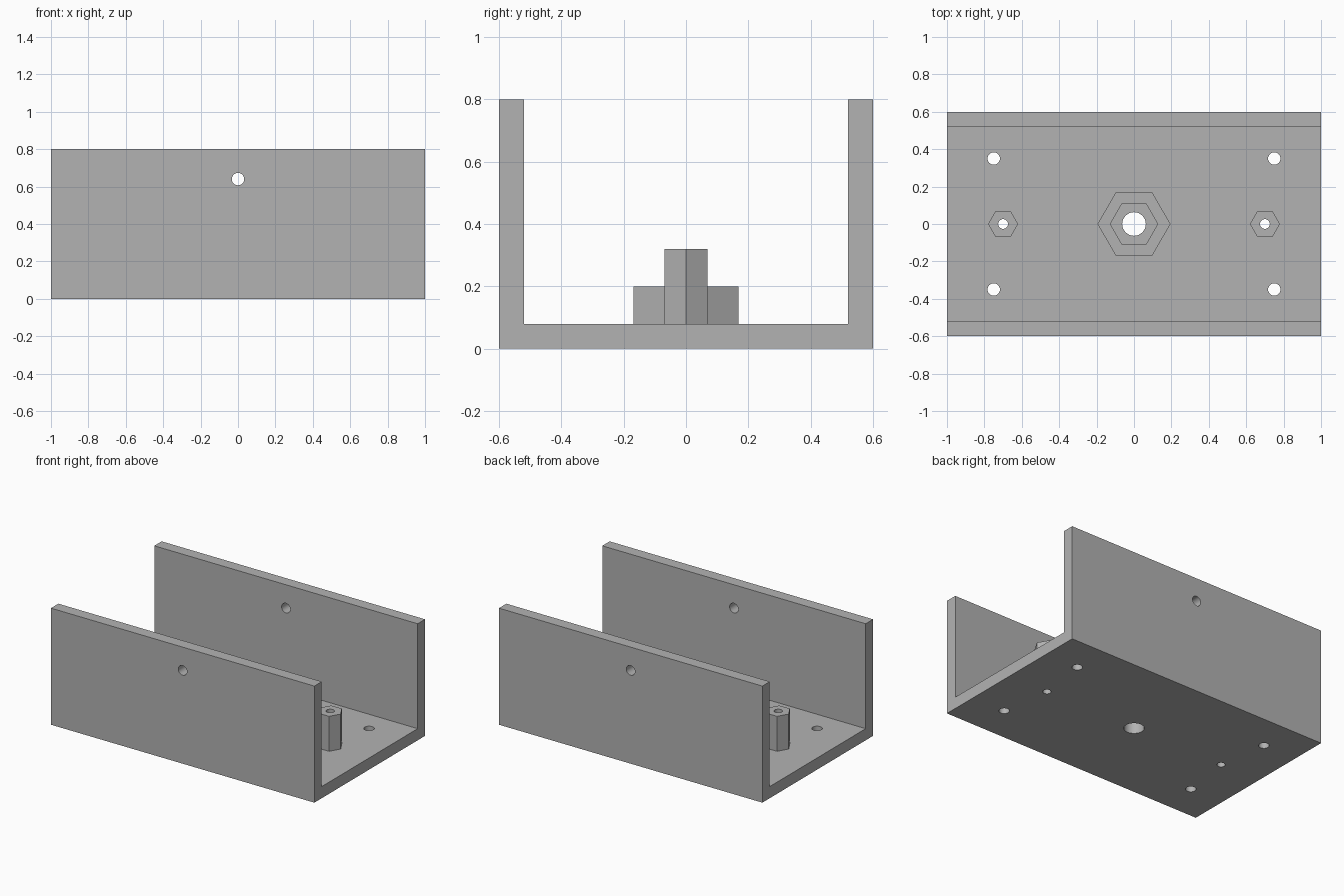
import bpy
import bmesh
import math
from mathutils import Matrix, Vector

old = bpy.data.objects.get("Cube")
if old:
    bpy.data.objects.remove(old, do_unlink=True)

LENGTH, DEPTH, HEIGHT, WALL = 2.0, 1.2, 0.8, 0.08
SINK = 0.02  # how far raised parts are seated into the floor

grey = bpy.data.materials.new("plain grey")
grey.use_nodes = True
color = (0.448, 0.448, 0.448, 1)
grey.diffuse_color = color
grey.node_tree.nodes["Principled BSDF"].inputs["Base Color"].default_value = color


def add_object(name, bm):
    bmesh.ops.recalc_face_normals(bm, faces=bm.faces)
    mesh = bpy.data.meshes.new(name)
    bm.to_mesh(mesh)
    bm.free()
    mesh.materials.append(grey)
    obj = bpy.data.objects.new(name, mesh)
    bpy.context.collection.objects.link(obj)
    return obj


def prism(name, x, y, z0, z1, radius, sides):
    """Upright prism with a corner pointing along x."""
    bm = bmesh.new()
    ring = [bm.verts.new((x + radius * math.cos(math.tau * i / sides),
                          y + radius * math.sin(math.tau * i / sides), z0))
            for i in range(sides)]
    base = bm.faces.new(ring)
    top = bmesh.ops.extrude_face_region(bm, geom=[base])["geom"]
    bmesh.ops.translate(bm, vec=(0, 0, z1 - z0),
                        verts=[v for v in top if isinstance(v, bmesh.types.BMVert)])
    return add_object(name, bm)


def drill(x, y, radius, sides=32):
    return prism("drill", x, y, -0.1, 0.5, radius, sides)


def cut(target, cutters):
    """Subtract the cutters, then discard them."""
    bpy.context.view_layer.objects.active = target
    for cutter in cutters:
        mod = target.modifiers.new("hole", 'BOOLEAN')
        mod.operation = 'DIFFERENCE'
        mod.solver = 'EXACT'
        mod.object = cutter
        bpy.ops.object.modifier_apply(modifier=mod.name)
        bpy.data.objects.remove(cutter, do_unlink=True)


# U-shaped channel, extruded along x
bm = bmesh.new()
half, inner = DEPTH / 2, DEPTH / 2 - WALL
outline = [(-half, 0), (half, 0), (half, HEIGHT), (inner, HEIGHT),
           (inner, WALL), (-inner, WALL), (-inner, HEIGHT), (-half, HEIGHT)]
section = bm.faces.new([bm.verts.new((-LENGTH / 2, y, z)) for y, z in outline])
far = bmesh.ops.extrude_face_region(bm, geom=[section])["geom"]
bmesh.ops.translate(bm, vec=(LENGTH, 0, 0),
                    verts=[v for v in far if isinstance(v, bmesh.types.BMVert)])
channel = add_object("channel", bm)

# Floor holes: centre, under the standoffs and at the corners
holes = [drill(0, 0, 0.063)]
for sx in (-1, 1):
    holes.append(drill(sx * 0.7, 0, 0.026))
    holes += [drill(sx * 0.75, sy * 0.35, 0.033) for sy in (-1, 1)]

# One cross hole through both walls
cross = prism("drill", 0, 0, -1, 1, 0.033, 32)
cross.data.transform(Matrix.Translation(Vector((0, 0, 0.64)))
                     @ Matrix.Rotation(math.pi / 2, 4, 'X'))
cut(channel, holes + [cross])

# Central hexagonal boss with a nut pocket
boss = prism("nut_boss", 0, 0, WALL - SINK, 0.2, 0.195, 6)
cut(boss, [drill(0, 0, 0.127, 6)])

# Two tall hexagonal standoffs
parts = [channel, boss]
for side, sx in (("left", 1), ("right", -1)):
    post = prism(side + "_standoff", sx * 0.7, 0, WALL - SINK, 0.32, 0.08, 6)
    cut(post, [drill(sx * 0.7, 0, 0.026)])
    parts.append(post)

# Smooth hole walls, sharp edges elsewhere
bpy.ops.object.select_all(action='DESELECT')
for part in parts:
    part.select_set(True)
bpy.context.view_layer.objects.active = channel
bpy.ops.object.shade_smooth_by_angle(angle=math.radians(30))
